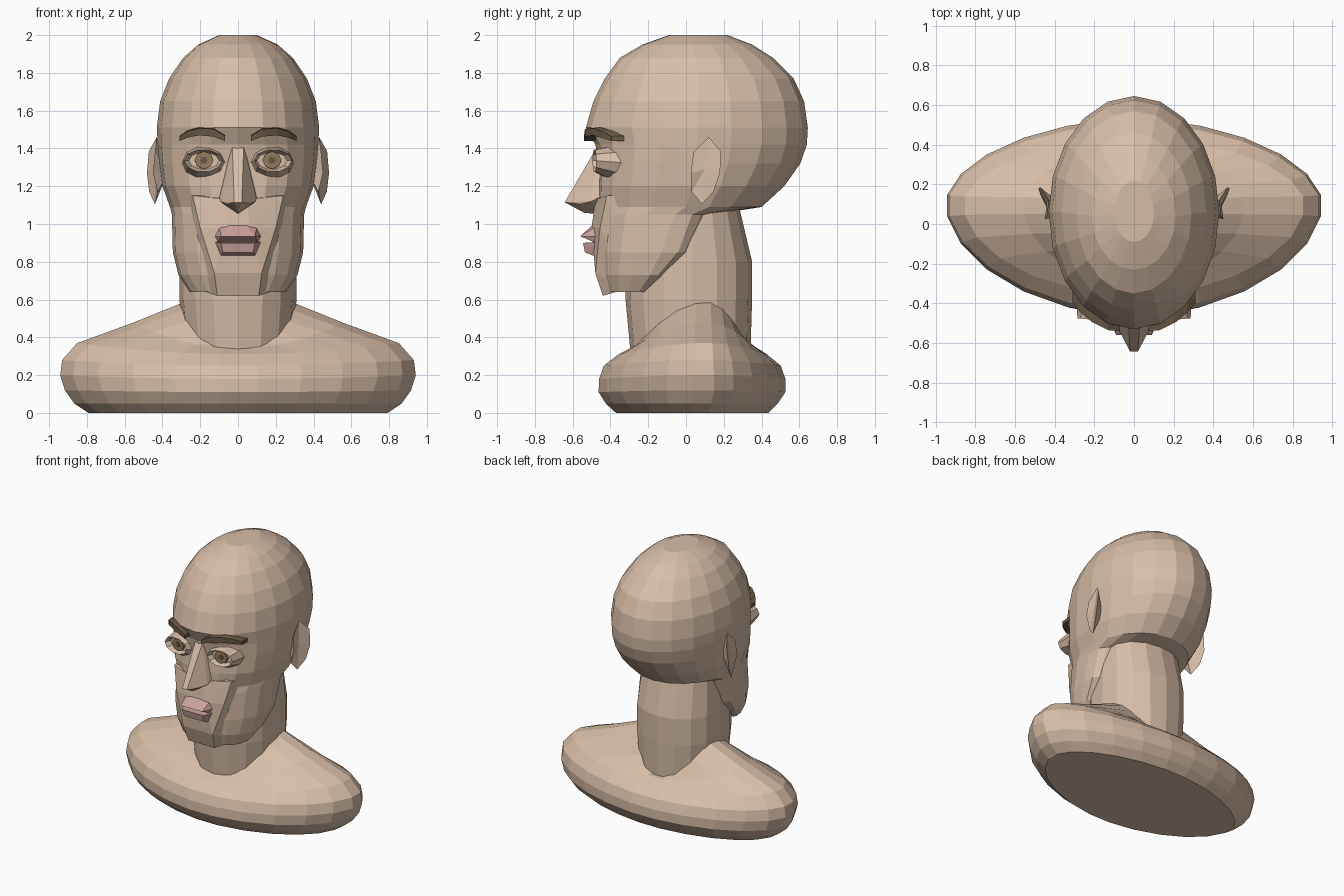
import bpy, bmesh, math


def material(name, rgb):
    m = bpy.data.materials.new(name)
    m.diffuse_color = (*rgb, 1)
    return m


SKIN = material("skin", (0.68, 0.51, 0.385))
LIP = material("lip pink", (0.60, 0.36, 0.34))
BROW = material("brow brown", (0.14, 0.10, 0.06))
IRIS = material("iris brown", (0.30, 0.20, 0.11))


def finish(name, bm, mat):
    bmesh.ops.recalc_face_normals(bm, faces=bm.faces)
    me = bpy.data.meshes.new(name)
    bm.to_mesh(me)
    bm.free()
    me.materials.append(mat)
    ob = bpy.data.objects.new(name, me)
    bpy.context.collection.objects.link(ob)
    return ob


def skin_rings(name, rings, mat):
    """Join a stack of closed point rings with quads and cap both ends."""
    bm = bmesh.new()
    vs = [[bm.verts.new(p) for p in r] for r in rings]
    n = len(vs[0])
    for a, b in zip(vs, vs[1:]):
        for i in range(n):
            j = (i + 1) % n
            bm.faces.new((a[i], a[j], b[j], b[i]))
    bm.faces.new(vs[0][::-1])
    bm.faces.new(vs[-1])
    return finish(name, bm, mat)


def oval(z, w, yc, yf, yb, n=20, ef=2.0, eb=2.0, z_side=None, turn=0.0):
    """Horizontal egg-shaped ring; ef/eb set front/back squareness, z_side lifts the sides."""
    pts = []
    for i in range(n):
        a = 2 * math.pi * (i + turn) / n
        c, s = math.cos(a), math.sin(a)
        e = eb if s > 0 else ef
        x = w * math.copysign(abs(c) ** (2 / e), c)
        y = yc + abs(s) ** (2 / e) * ((yb - yc) if s > 0 else (yf - yc))
        zz = z if z_side is None else z + (z_side - z) * c * c
        pts.append((x, y, zz))
    return pts


def hull(name, pts, mat):
    """Convex faceted solid, symmetric about x = 0."""
    bm = bmesh.new()
    for p in sorted(set(pts) | {(-x, y, z) for x, y, z in pts}):
        bm.verts.new(p)
    r = bmesh.ops.convex_hull(bm, input=bm.verts)
    junk = [g for g in set(r["geom_interior"] + r["geom_unused"]) if isinstance(g, bmesh.types.BMVert)]
    if junk:
        bmesh.ops.delete(bm, geom=junk, context="VERTS")
    return finish(name, bm, mat)


# shoulders: flat base, round rim, slope rising to the neck
skin_rings("shoulders", [oval(z, w, yc, yf, yb, 24, e, e, zs, 0.5) for z, w, yc, yf, yb, e, zs in (
    (0.00, 0.80, 0.08, -0.375, 0.44, 1.85, 0.00),
    (0.05, 0.875, 0.09, -0.43, 0.49, 1.85, 0.05),
    (0.11, 0.925, 0.10, -0.468, 0.53, 1.85, 0.12),
    (0.18, 0.95, 0.10, -0.465, 0.53, 1.85, 0.20),
    (0.25, 0.94, 0.10, -0.44, 0.505, 1.85, 0.28),
    (0.31, 0.86, 0.10, -0.36, 0.43, 1.9, 0.37),
    (0.34, 0.56, 0.10, -0.29, 0.37, 2.0, 0.48),
    (0.34, 0.29, 0.10, -0.27, 0.33, 2.0, 0.59))], SKIN)

# neck
skin_rings("neck", [oval(*r, 16, 2.2, 2.2) for r in (
    (0.28, 0.28, 0.03, -0.29, 0.34),
    (0.60, 0.31, 0.03, -0.32, 0.35),
    (0.80, 0.31, 0.03, -0.32, 0.35),
    (1.18, 0.29, 0.03, -0.28, 0.26))], SKIN)

# skull and jaw: z, half width, widest y, front y, back y, sides, front and back squareness
skin_rings("head", [oval(*r) for r in (
    (0.64, 0.255, -0.25, -0.43, -0.20, 20, 2.2, 2.6),
    (0.73, 0.315, -0.19, -0.46, -0.09, 20, 2.2, 3),
    (0.85, 0.345, -0.13, -0.475, 0.03, 20, 2.25, 4),
    (1.05, 0.35, -0.06, -0.475, 0.14, 20, 2.3, 3),
    (1.09, 0.36, 0.00, -0.47, 0.40, 20, 2.3),
    (1.20, 0.40, 0.03, -0.47, 0.52, 20, 2.4),
    (1.32, 0.415, 0.05, -0.46, 0.605, 20, 2.4),
    (1.42, 0.425, 0.06, -0.48, 0.64, 20, 2.2),
    (1.51, 0.43, 0.06, -0.53, 0.645),
    (1.65, 0.412, 0.06, -0.49, 0.625),
    (1.77, 0.365, 0.06, -0.43, 0.57),
    (1.88, 0.29, 0.05, -0.35, 0.46),
    (1.95, 0.21, 0.04, -0.23, 0.35),
    (2.00, 0.10, 0.05, -0.09, 0.22))], SKIN)

# flat muzzle plane from the cheeks to the chin
hull("muzzle", [
    (0.24, -0.42, 1.15), (0.05, -0.48, 1.13), (0.20, -0.455, 0.98),
    (0.06, -0.50, 0.98), (0.125, -0.48, 0.74), (0.11, -0.44, 0.62),
    (0.27, -0.30, 1.15), (0.23, -0.30, 0.66)], SKIN)

# nose
hull("nose", [
    (0.03, -0.47, 1.41), (0.03, -0.535, 1.28), (0.02, -0.642, 1.115),
    (0.06, -0.56, 1.105), (0.095, -0.50, 1.12), (0.10, -0.42, 1.16),
    (0.08, -0.40, 1.27), (0.04, -0.40, 1.40), (0.0, -0.54, 1.06),
    (0.0, -0.45, 1.05)], SKIN)

# lips, with the upper one overhanging the mouth line
hull("upper_lip", [
    (0.125, -0.47, 0.935), (0.10, -0.47, 0.99), (0.04, -0.49, 1.0),
    (0.09, -0.56, 0.935), (0.105, -0.49, 0.905), (0.10, -0.42, 0.95)], LIP)
hull("lower_lip", [
    (0.125, -0.47, 0.905), (0.09, -0.545, 0.90), (0.08, -0.535, 0.85),
    (0.09, -0.49, 0.832), (0.09, -0.42, 0.87)], LIP)


def disc(x, y, z, rx, rz, lean, s, n=10):
    """Upright ellipse facing the front, leaning back towards its outer end."""
    out = []
    for i in range(n):
        a = 2 * math.pi * i / n
        dx = rx * math.cos(a)
        out.append((s * (x + dx), y + lean * dx, z + rz * math.sin(a)))
    return out


for side, s in (("left", 1), ("right", -1)):
    # eyelids: almond rim standing out from the socket, eye set inside it
    skin_rings(side + "_eyelids", [
        disc(0.18, -0.39, 1.325, 0.115, 0.095, 0.4, s),
        disc(0.185, -0.485, 1.335, 0.10, 0.06, 0.1, s),
        disc(0.18, -0.445, 1.335, 0.08, 0.046, 0.1, s)], SKIN)
    skin_rings(side + "_iris", [
        disc(0.18, -0.40, 1.338, 0.05, 0.05, 0.2, s, 8),
        disc(0.18, -0.466, 1.338, 0.05, 0.047, 0.1, s, 8)], IRIS)
    skin_rings(side + "_pupil", [
        disc(0.18, -0.464, 1.338, 0.02, 0.02, 0.1, s, 6),
        disc(0.18, -0.470, 1.338, 0.02, 0.02, 0.1, s, 6)], BROW)

    # eyebrow: arched bar following the forehead
    skin_rings(side + "_eyebrow", [
        [(s * x, y, z - t), (s * x, y, z + t * 0.8), (s * x, y + 0.03, z + t),
         (s * x, y + 0.11, z + t), (s * x, y + 0.11, z - t)]
        for x, y, z, t in ((0.07, -0.54, 1.455, 0.015), (0.13, -0.535, 1.485, 0.022),
                           (0.21, -0.495, 1.49, 0.021), (0.27, -0.445, 1.475, 0.019),
                           (0.31, -0.395, 1.453, 0.013))], BROW)

    # ear: rim outline closed to a hollow outside and to the head inside
    rim = [(0.43, 0.12, 1.46), (0.472, 0.185, 1.385), (0.482, 0.18, 1.27),
           (0.47, 0.145, 1.17), (0.44, 0.085, 1.105), (0.425, 0.03, 1.17),
           (0.45, 0.025, 1.27), (0.44, 0.04, 1.38)]
    bm = bmesh.new()
    ring = [bm.verts.new((s * x, y, z)) for x, y, z in rim]
    for x, y, z in ((0.44, 0.10, 1.29), (0.37, 0.10, 1.28)):
        v = bm.verts.new((s * x, y, z))
        for i in range(len(ring)):
            bm.faces.new((ring[i], ring[(i + 1) % len(ring)], v))
    finish(side + "_ear", bm, SKIN)
